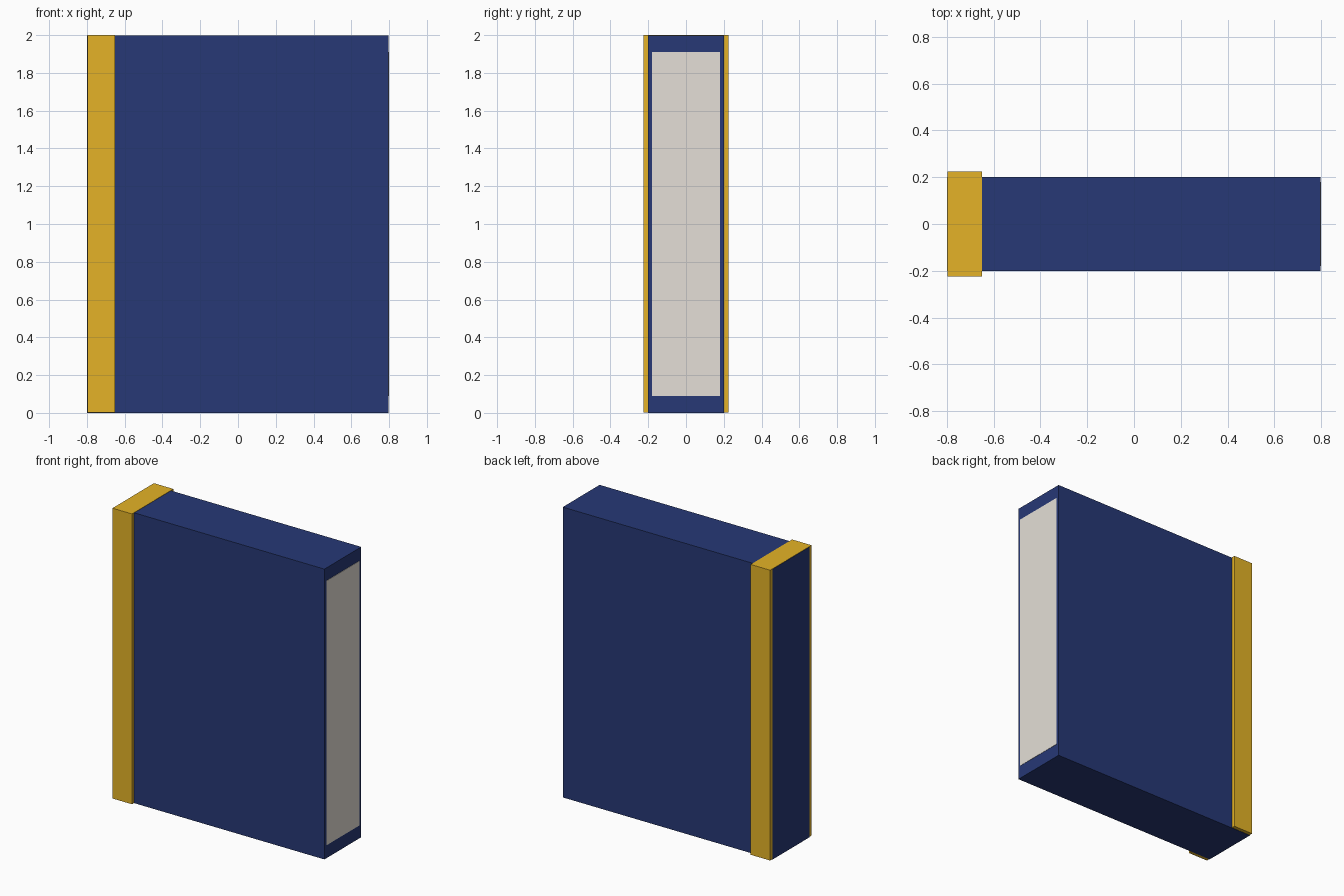
import bpy
from mathutils import Vector

cube = bpy.data.objects.get("Cube")
if cube:
    bpy.data.objects.remove(cube, do_unlink=True)


def make_material(name, rgb):
    mat = bpy.data.materials.new(name)
    mat.use_nodes = True
    colour = (*rgb, 1.0)
    mat.diffuse_color = colour
    mat.node_tree.nodes["Principled BSDF"].inputs["Base Color"].default_value = colour
    return mat


def make_box(name, low, high, mat):
    """Box spanning two opposite corners, with its size baked into the mesh."""
    low, high = Vector(low), Vector(high)
    bpy.ops.mesh.primitive_cube_add(size=1, location=(0, 0, 0))
    obj = bpy.context.object
    obj.name = name
    for vert in obj.data.vertices:
        vert.co = (low + high) / 2 + vert.co * (high - low)
    obj.data.materials.append(mat)
    return obj


navy = make_material("navy_blue", (0.02, 0.04, 0.18))
gold = make_material("gold", (0.78, 0.45, 0.02))
paper = make_material("paper_beige", (0.78, 0.74, 0.68))

HALF_X, HEIGHT = 0.80, 2.0
GAP = 0.002  # keeps flush faces from coinciding

# Cover: the main slab, showing on the spine edge and underneath
make_box("cover", (-HALF_X, -0.20, 0),
         (HALF_X - GAP, 0.20, HEIGHT - GAP), navy)

# Spine band: gold strips standing out front and back, joined across the top
make_box("spine_band", (-HALF_X + GAP, -0.225, GAP), (-0.65, 0.225, HEIGHT), gold)

# Page block: shows on the edge opposite the spine
make_box("pages", (-0.60, -0.18, 0.09), (HALF_X, 0.18, HEIGHT - 0.09), paper)
